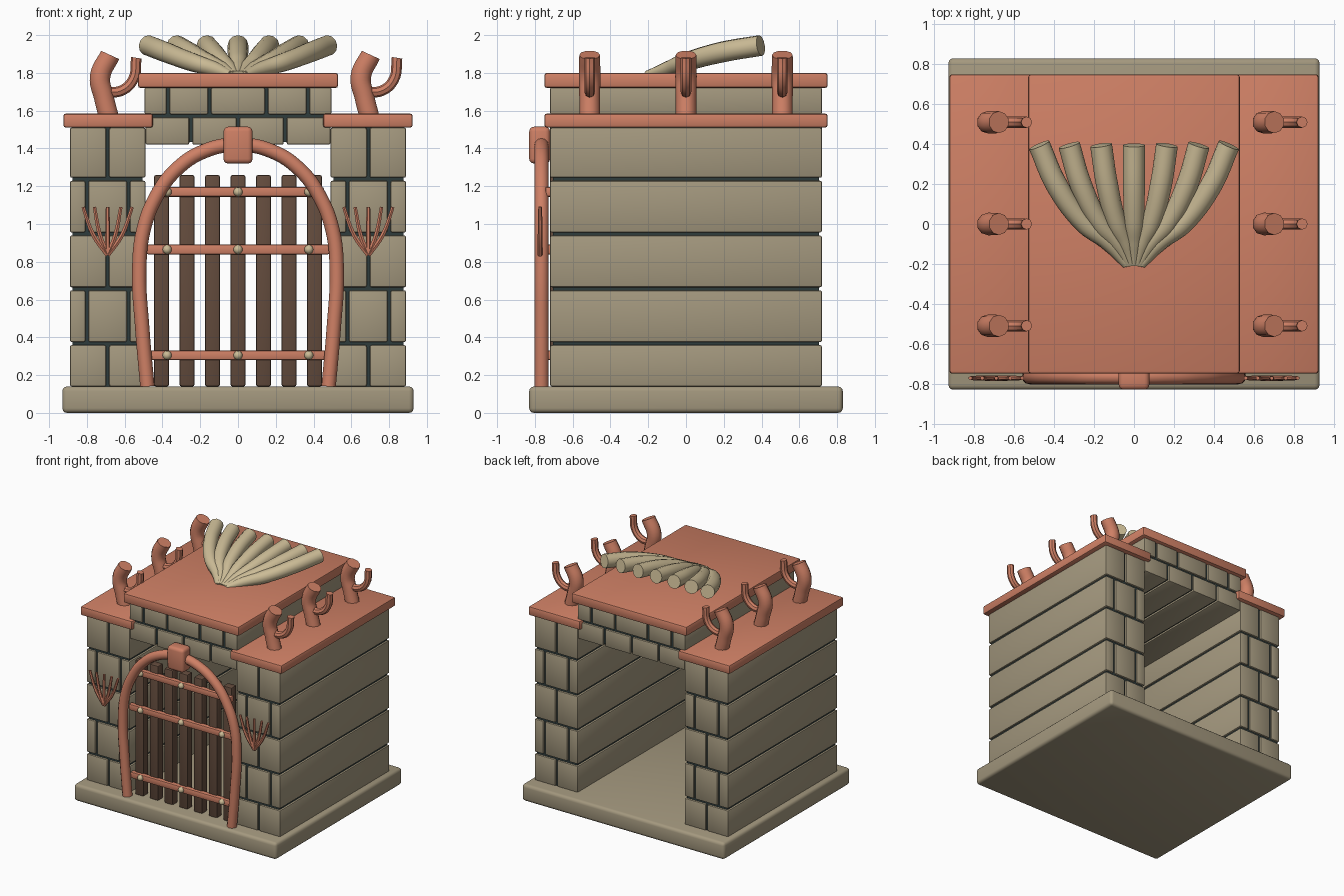
import bpy, bmesh, math
from mathutils import Vector

if "Cube" in bpy.data.objects:
    bpy.data.objects.remove(bpy.data.objects["Cube"])


def material(name, r, g, b):
    m = bpy.data.materials.new(name)
    m.diffuse_color = (r, g, b, 1)
    m.use_nodes = True
    m.node_tree.nodes["Principled BSDF"].inputs["Base Color"].default_value = m.diffuse_color
    return m


STONE = material("stone", 0.37, 0.315, 0.21)
CORAL = material("coral", 0.62, 0.215, 0.13)
SHELL = material("shell", 0.60, 0.50, 0.305)
WOOD = material("dark_wood", 0.127, 0.072, 0.047)
MORTAR = material("mortar", 0.028, 0.045, 0.045)


def smooth(obj):
    bpy.ops.object.select_all(action='DESELECT')
    obj.select_set(True)
    bpy.context.view_layer.objects.active = obj
    bpy.ops.object.shade_smooth_by_angle(angle=math.radians(40))


def box(name, x, y, z, mat, bevel=0.0, segments=2):
    """Box from (min, max) ranges, with optional rounded edges."""
    bm = bmesh.new()
    bmesh.ops.create_cube(bm, size=1)
    for v in bm.verts:
        v.co = Vector([(r[0] + r[1]) / 2 + c * (r[1] - r[0])
                       for c, r in zip(v.co, (x, y, z))])
    if bevel:
        bmesh.ops.bevel(bm, geom=bm.edges[:], offset=bevel, segments=segments,
                        profile=0.5, affect='EDGES')
    me = bpy.data.meshes.new(name)
    bm.to_mesh(me)
    bm.free()
    obj = bpy.data.objects.new(name, me)
    bpy.context.collection.objects.link(obj)
    me.materials.append(mat)
    if bevel:
        smooth(obj)
    return obj


def tube(name, points, radii, mat, sides=2, resolution=6):
    """Round capped tube through the points, with a radius at each point."""
    cu = bpy.data.curves.new(name, 'CURVE')
    cu.dimensions = '3D'
    cu.bevel_depth = 1.0
    cu.bevel_resolution = sides
    cu.resolution_u = resolution
    cu.use_fill_caps = True
    sp = cu.splines.new('BEZIER')
    sp.bezier_points.add(len(points) - 1)
    for bp, p, r in zip(sp.bezier_points, points, radii):
        bp.co = p
        bp.radius = r
        bp.handle_left_type = bp.handle_right_type = 'AUTO'
    cu.materials.append(mat)
    obj = bpy.data.objects.new(name, cu)
    bpy.context.collection.objects.link(obj)
    bpy.ops.object.select_all(action='DESELECT')
    obj.select_set(True)
    bpy.context.view_layer.objects.active = obj
    bpy.ops.object.convert(target='MESH')
    obj = bpy.context.view_layer.objects.active
    smooth(obj)
    return obj


GAP = 0.008
DEPTH = (-0.72, 0.72)
CORE = (-0.705, 0.705)


def course(name, cuts, z):
    """One row of full-depth stone blocks split at the cuts."""
    last = len(cuts) - 2
    for i in range(last + 1):
        a = cuts[i] + (GAP if i > 0 else 0)
        b = cuts[i + 1] - (GAP if i < last else 0)
        box(name, (a, b), DEPTH, z, STONE, 0.01)


# Base slab
box("base_slab", (-0.93, 0.93), (-0.83, 0.83), (0, 0.14), STONE, 0.025, 3)

# Side walls of stacked blocks around a mortar core, with caps
rows = [0.14, 0.367, 0.657, 0.947, 1.237, 1.51]
for s in (-1, 1):
    for i in range(5):
        cuts = [0.49, 0.69, 0.89] if i % 2 == 0 else [0.49, 0.58, 0.80, 0.89]
        z0 = rows[i] + (GAP if i else 0)
        z1 = rows[i + 1] - (GAP if i < 4 else 0)
        course("wall_block", sorted(s * c for c in cuts), (z0, z1))
    box("wall_mortar", sorted((s * 0.505, s * 0.875)), CORE, (0.13, 1.52), MORTAR)
    box("wall_cap", sorted((s * 0.45, s * 0.925)), (-0.75, 0.75), (1.51, 1.585),
        CORAL, 0.014)

# Raised ceiling of two courses and the top slab
course("ceiling_block", [-0.49, -0.25, 0, 0.25, 0.49], (1.42, 1.565))
course("ceiling_block", [-0.495, -0.37, -0.15, 0.15, 0.37, 0.495], (1.58, 1.725))
box("ceiling_mortar", (-0.48, 0.48), CORE, (1.435, 1.73), MORTAR)
box("roof_slab", (-0.53, 0.53), (-0.75, 0.75), (1.72, 1.80), CORAL, 0.014)

# Gate pickets, crossbars and studs
for i in range(-3, 4):
    x = i * 0.135
    box("gate_picket", (x - 0.04, x + 0.04), (-0.72, -0.65), (0.14, 1.26), WOOD, 0.012)
for z, w in ((0.305, 0.47), (0.865, 0.485), (1.17, 0.455)):
    box("gate_crossbar", (-w, w), (-0.745, -0.70), (z - 0.026, z + 0.026), CORAL, 0.01)
    for x in (-0.375, 0, 0.375):
        bpy.ops.mesh.primitive_uv_sphere_add(segments=12, ring_count=8, radius=0.024,
                                             location=(x, -0.745, z))
        stud = bpy.context.object
        stud.name = "gate_stud"
        stud.data.materials.append(SHELL)
        smooth(stud)

# Arch tube and its keystone
half = [(0.48, 0.14), (0.507, 0.45), (0.523, 0.75), (0.50, 0.97), (0.43, 1.15),
        (0.33, 1.285), (0.18, 1.385)]
path = [(-x, -0.765, z) for x, z in half] + [(0, -0.765, 1.42)] \
    + [(x, -0.765, z) for x, z in reversed(half)]
tube("arch_tube", path, [0.038] * len(path), CORAL, 4)
box("keystone", (-0.077, 0.077), (-0.83, -0.72), (1.32, 1.515), CORAL, 0.025, 3)

# Coral fans on the front walls
for s in (-1, 1):
    cx = s * 0.69
    for dx in (-0.13, -0.07, 0, 0.07, 0.13):
        pts = [(cx, -0.772, 0.835), (cx + dx * 0.58, -0.772, 0.94),
               (cx + dx, -0.772, 1.09)]
        tube("coral_fan_branch", pts, [0.014, 0.013, 0.010], CORAL, 1, 4)

# Branching coral horns on the wall caps
for cx in (-0.69, 0.69):
    for y in (-0.51, 0, 0.51):
        stem = [(0.005, 1.57), (-0.02, 1.67), (-0.04, 1.78), (0.013, 1.895)]
        tube("coral_horn", [(cx + x, y, z) for x, z in stem],
             [0.055, 0.055, 0.057, 0.055], CORAL, 3)
        twig = [(-0.02, 1.70), (0.07, 1.705), (0.135, 1.765), (0.152, 1.88)]
        tube("coral_twig", [(cx + x, y, z) for x, z in twig],
             [0.028, 0.028, 0.028, 0.028], CORAL, 2)

# Shell of ribs fanning over the roof: (spread, y, z, radius)
profile = [(0.08, -0.205, 1.79, 0.022), (0.26, -0.10, 1.82, 0.04),
           (0.52, 0.0, 1.858, 0.05), (0.81, 0.19, 1.91, 0.055),
           (1.0, 0.395, 1.945, 0.055)]
for x in (-0.475, -0.325, -0.165, 0, 0.165, 0.325, 0.475):
    tube("shell_rib", [(x * f, y, z) for f, y, z, r in profile],
         [p[3] for p in profile], SHELL, 4)
